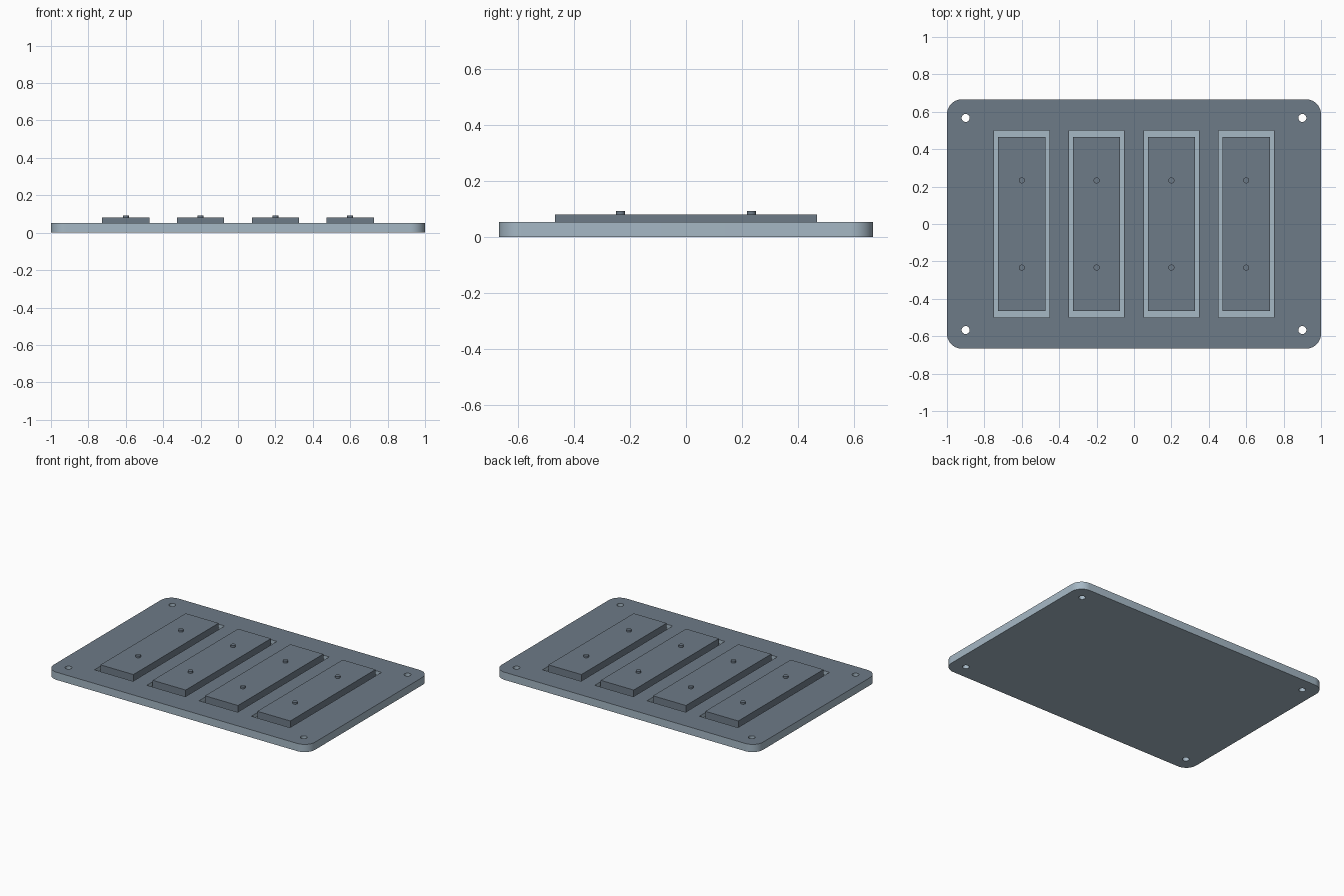
import bpy, bmesh
from math import radians
from mathutils import Matrix

if "Cube" in bpy.data.objects:
    bpy.data.objects.remove(bpy.data.objects["Cube"])

PLATE_TOP, FLOOR, PAD_TOP, PIN_TOP = 0.053, 0.0267, 0.08, 0.093
COLUMNS = (-0.6, -0.2, 0.2, 0.6)


def make_material(name, color):
    mat = bpy.data.materials.new(name)
    mat.diffuse_color = (*color, 1)
    mat.use_nodes = True
    mat.node_tree.nodes["Principled BSDF"].inputs["Base Color"].default_value = mat.diffuse_color
    return mat


STEEL = make_material("steel_grey", (0.38, 0.48, 0.56))
SLATE = make_material("dark_slate", (0.155, 0.197, 0.245))


def add_box(bm, x, y, w, d, z0, z1):
    m = Matrix.Translation((x, y, (z0 + z1) / 2)) @ Matrix.Diagonal((w, d, z1 - z0, 1))
    return bmesh.ops.create_cube(bm, size=1, matrix=m)["verts"]


def add_cylinder(bm, x, y, r, z0, z1):
    bmesh.ops.create_cone(bm, cap_ends=True, segments=32, radius1=r, radius2=r,
                          depth=z1 - z0, matrix=Matrix.Translation((x, y, (z0 + z1) / 2)))


def make_object(bm, name, *materials):
    bmesh.ops.recalc_face_normals(bm, faces=bm.faces)
    mesh = bpy.data.meshes.new(name)
    bm.to_mesh(mesh)
    bm.free()
    for mat in materials:
        mesh.materials.append(mat)
    obj = bpy.data.objects.new(name, mesh)
    bpy.context.collection.objects.link(obj)
    return obj


def select_only(obj):
    bpy.ops.object.select_all(action="DESELECT")
    obj.select_set(True)
    bpy.context.view_layer.objects.active = obj


# Base plate with rounded vertical corners
bm = bmesh.new()
add_box(bm, 0, 0, 2, 1.333, 0, PLATE_TOP)
corners = [e for e in bm.edges if abs(e.verts[0].co.z - e.verts[1].co.z) > 0.01]
bmesh.ops.bevel(bm, geom=corners, offset=0.08, offset_type="OFFSET",
                segments=10, profile=0.5, affect="EDGES")
plate = make_object(bm, "base_plate", STEEL, SLATE)

# Cutter: four shallow pockets and four through holes
bm = bmesh.new()
for x in COLUMNS:
    add_box(bm, x, 0, 0.295, 1.0, FLOOR, 0.2)
for x in (-0.9, 0.9):
    for y in (-0.567, 0.567):
        add_cylinder(bm, x, y, 0.0215, -0.1, 0.2)
cutter = make_object(bm, "pocket_and_hole_cutter", STEEL)
cutter.hide_render = True

cut = plate.modifiers.new("cuts", "BOOLEAN")
cut.operation = "DIFFERENCE"
cut.solver = "EXACT"
cut.object = cutter
select_only(plate)
bpy.ops.object.modifier_apply(modifier=cut.name)
bpy.data.objects.remove(cutter)
bpy.ops.object.shade_smooth_by_angle(angle=radians(30))

# Dark finish on the plate's upper face only
for face in plate.data.polygons:
    on_top = face.normal.z > 0.9 and face.center.z > PLATE_TOP - 0.005
    face.material_index = 1 if on_top else 0

# Pads sitting in the pockets, each with two pins
for i, x in enumerate(COLUMNS, 1):
    bm = bmesh.new()
    add_box(bm, x, 0, 0.252, 0.932, FLOOR, PAD_TOP)
    make_object(bm, f"pad_{i}", SLATE)

    bm = bmesh.new()
    for y in (-0.233, 0.233):
        add_cylinder(bm, x, y, 0.016, PAD_TOP, PIN_TOP)
    select_only(make_object(bm, f"pins_{i}", SLATE))
    bpy.ops.object.shade_smooth_by_angle(angle=radians(30))
